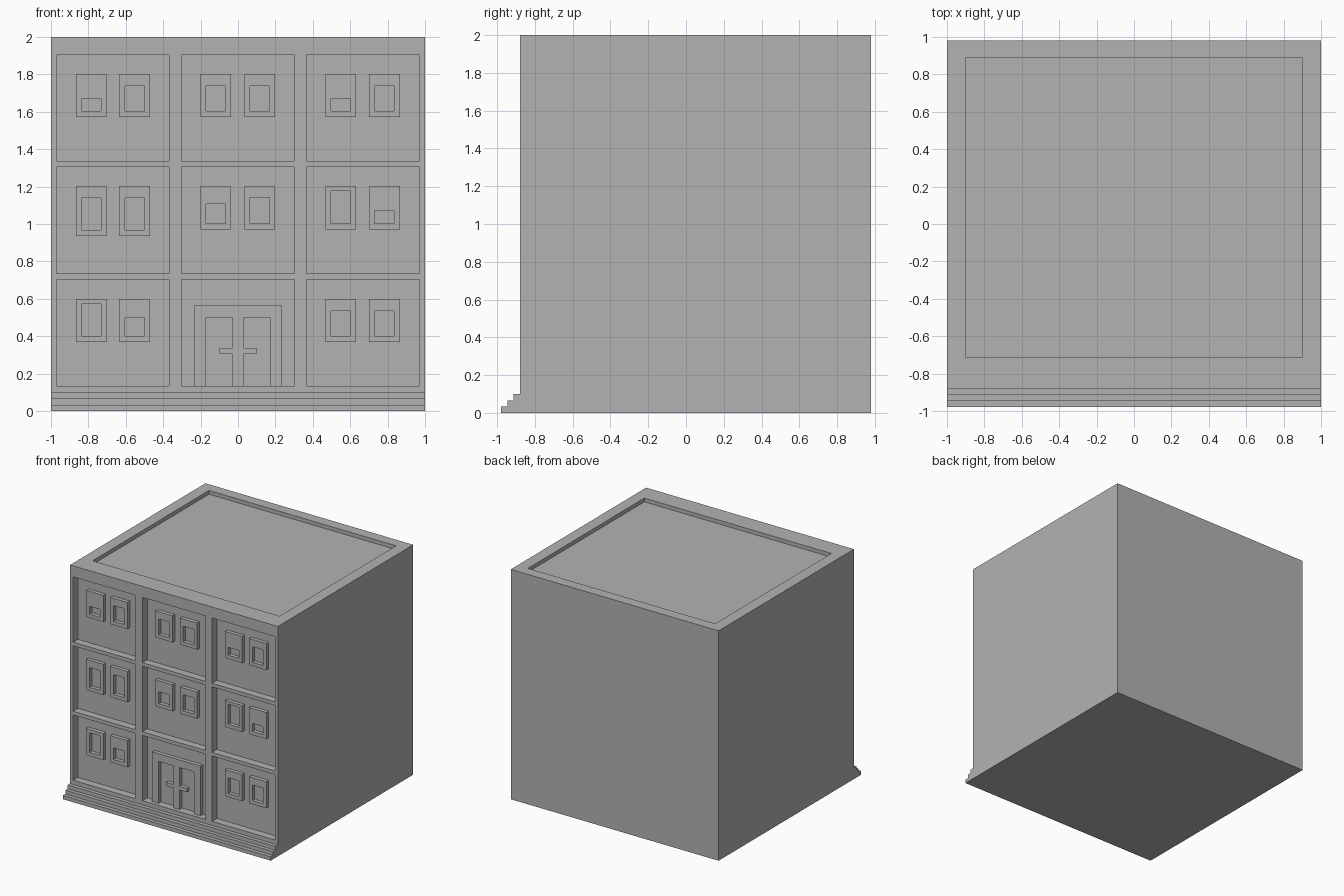
import bpy
import bmesh

cube = bpy.data.objects.get("Cube")
if cube:
    bpy.data.objects.remove(cube, do_unlink=True)

stone = bpy.data.materials.new("grey_stone")
stone.use_nodes = True
stone.diffuse_color = (0.45, 0.45, 0.45, 1)
stone.node_tree.nodes["Principled BSDF"].inputs["Base Color"].default_value = (0.45, 0.45, 0.45, 1)

FRONT, BACK, HEIGHT = -0.88, 0.98, 2.0
STEP = 0.033                   # shared module for treads and reliefs
PANEL = FRONT + 2 * STEP       # recessed wall plane
FRAME = FRONT + STEP           # window and door frame plane


def boxes(name, bounds):
    """One object made of separate boxes (x0, x1, y0, y1, z0, z1)."""
    bm = bmesh.new()
    for x0, x1, y0, y1, z0, z1 in bounds:
        for v in bmesh.ops.create_cube(bm, size=1)["verts"]:
            v.co.x = x1 if v.co.x > 0 else x0
            v.co.y = y1 if v.co.y > 0 else y0
            v.co.z = z1 if v.co.z > 0 else z0
    mesh = bpy.data.meshes.new(name)
    bm.to_mesh(mesh)
    bm.free()
    mesh.materials.append(stone)
    obj = bpy.data.objects.new(name, mesh)
    bpy.context.collection.objects.link(obj)
    return obj


def cut(obj, bounds):
    """Subtract boxes from an object and discard the cutter."""
    cutter = boxes("cutter", bounds)
    cutter.hide_render = True
    mod = obj.modifiers.new("cut", "BOOLEAN")
    mod.operation, mod.solver, mod.object = "DIFFERENCE", "EXACT", cutter
    graph = bpy.context.evaluated_depsgraph_get()
    mesh = bpy.data.meshes.new_from_object(obj.evaluated_get(graph))
    obj.modifiers.clear()
    obj.data = mesh
    bpy.data.objects.remove(cutter, do_unlink=True)


# Main block with nine recessed bays and a sunken roof
bays = [(-0.97, -0.37), (-0.303, 0.303), (0.367, 0.97)]
floors = [(0.135, 0.703), (0.735, 1.304), (1.336, 1.904)]
building = boxes("building", [(-1, 1, FRONT, BACK, 0, HEIGHT)])
recesses = [(x0, x1, FRONT - 0.1, PANEL, z0, z1) for x0, x1 in bays for z0, z1 in floors]
recesses.append((-0.9, 0.9, -0.713, 0.887, HEIGHT - STEP, HEIGHT + 0.1))
cut(building, recesses)

# Front steps, stacked as one stepped profile
steps = bmesh.new()
profile = [(FRONT, 0)]
for i in range(3):
    y = FRONT - (3 - i) * STEP
    profile += [(y, i * STEP), (y, (i + 1) * STEP)]
    profile.append((y + STEP, (i + 1) * STEP)) if i == 2 else None
face = steps.faces.new([steps.verts.new((-1, y, z)) for y, z in profile])
side = bmesh.ops.extrude_face_region(steps, geom=[face])["geom"]
bmesh.ops.translate(steps, vec=(2, 0, 0), verts=[v for v in side if isinstance(v, bmesh.types.BMVert)])
bmesh.ops.recalc_face_normals(steps, faces=steps.faces)
step_mesh = bpy.data.meshes.new("front_steps")
steps.to_mesh(step_mesh)
steps.free()
step_mesh.materials.append(stone)
bpy.context.collection.objects.link(bpy.data.objects.new("front_steps", step_mesh))

# Windows: frame top, sill depth, then opening height for each column
columns = [-0.785, -0.553, -0.119, 0.116, 0.55, 0.783]
rows = [
    (1.802, [0.068, 0.136, 0.136, 0.136, 0.068, 0.136]),
    (1.202, [0.171, 0.171, 0.103, 0.14, 0.173, 0.07]),
    (0.6, [0.17, 0.1, None, None, 0.135, 0.135]),
]
frames, openings = [], []
for top, heights in rows:
    for i, (x, h) in enumerate(zip(columns, heights)):
        if h is None:
            continue
        bottom = top - (0.267 if top == 1.202 and i < 2 else 0.231)
        sill = bottom + 0.032
        frames.append((x - 0.082, x + 0.082, FRAME, PANEL + 0.01, bottom, top))
        openings.append((x - 0.052, x + 0.052, FRAME - 0.1, PANEL + 0.1, sill, sill + h))
windows = boxes("window_frames", frames)
cut(windows, openings)

# Double door: frame with two openings around a central post
door = boxes("door_frame", [(-0.233, 0.233, FRAME, PANEL + 0.01, 0.135, 0.567)])
cut(door, [(s * 0.1 - 0.07, s * 0.1 + 0.07, FRAME - 0.1, PANEL + 0.1, 0, 0.5) for s in (-1, 1)])

# Door handles, flush with the post
boxes("door_handles", [(min(s * 0.03, s * 0.1), max(s * 0.03, s * 0.1), FRAME, PANEL + 0.01, 0.305, 0.337)
                       for s in (-1, 1)])
